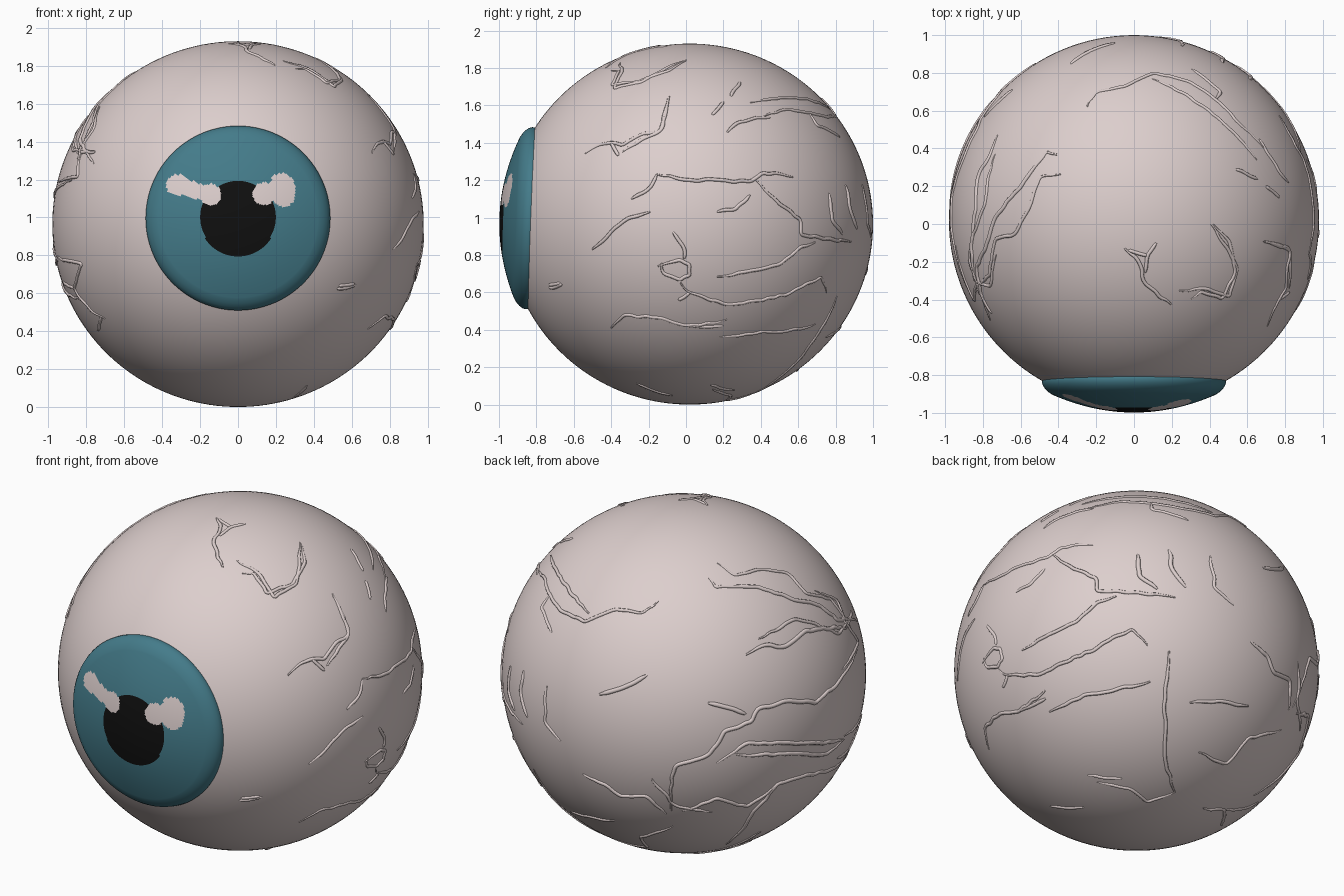
import bpy, bmesh, math, random
from mathutils import Vector, Matrix

if "Cube" in bpy.data.objects:
    bpy.data.objects.remove(bpy.data.objects["Cube"])

random.seed(4)
C = Vector((0, 0.02, 0.965))      # eyeball centre
RX, RZ = 0.98, 0.965              # eyeball radii


def material(name, rgb):
    m = bpy.data.materials.new(name)
    m.diffuse_color = (*rgb, 1)
    m.use_nodes = True
    m.node_tree.nodes["Principled BSDF"].inputs["Base Color"].default_value = m.diffuse_color
    return m


WHITE = material("eye_white", (0.72, 0.62, 0.61))
TEAL = material("iris_teal", (0.058, 0.2, 0.255))
BLACK = material("pupil_black", (0.005, 0.005, 0.005))


def finish(name, bm, mats):
    me = bpy.data.meshes.new(name)
    for f in bm.faces:
        f.smooth = True
    bm.to_mesh(me)
    bm.free()
    for m in mats:
        me.materials.append(m)
    ob = bpy.data.objects.new(name, me)
    bpy.context.collection.objects.link(ob)
    return ob


# Eyeball
bm = bmesh.new()
bmesh.ops.create_uvsphere(bm, u_segments=128, v_segments=80, radius=1)
bmesh.ops.transform(bm, matrix=Matrix.Translation(C) @ Matrix.Diagonal((RX, RX, RZ, 1)), verts=bm.verts)
finish("eyeball", bm, [WHITE])


# Iris dome: profile (radius, distance from eyeball centre), spun about the gaze axis
def smooth_profile(r):
    return 0.925 + 0.093 * (1 - (r / 0.43) ** 2)


prof = [(0.43 * i / 56, smooth_profile(0.43 * i / 56)) for i in range(1, 57)]
prof += [(0.452, 0.911), (0.47, 0.895), (0.482, 0.877), (0.487, 0.86), (0.485, 0.845), (0.478, 0.835), (0.46, 0.83)]
SEG = 144
tilt = Matrix.Translation(C) @ Matrix.Rotation(math.radians(-2.1), 4, 'X')
bm = bmesh.new()
tip = bm.verts.new(tilt @ Vector((0, -smooth_profile(0), 0)))
rings = [[bm.verts.new(tilt @ Vector((r * math.cos(2 * math.pi * k / SEG), -d, r * math.sin(2 * math.pi * k / SEG))))
          for k in range(SEG)] for r, d in prof]
for k in range(SEG):
    n = (k + 1) % SEG
    bm.faces.new((tip, rings[0][k], rings[0][n]))
    for a, b in zip(rings, rings[1:]):
        bm.faces.new((a[k], b[k], b[n], a[n]))
bmesh.ops.recalc_face_normals(bm, faces=bm.faces)


# Pupil and catch-lights are coloured by their outline seen from the front
def inside(p, x, z, rx, rz, turn=0):
    v = Matrix.Rotation(math.radians(-turn), 2) @ Vector((p.x - x, p.z - z))
    return (v.x / rx) ** 2 + (v.y / rz) ** 2 < 1


GLINTS = [(-0.315, 1.17, 0.066, 0.055, -10), (-0.25, 1.15, 0.095, 0.045, -18), (-0.145, 1.12, 0.056, 0.058),
          (0.137, 1.125, 0.06, 0.06), (0.235, 1.145, 0.07, 0.09, 10)]
for f in bm.faces:
    p = f.calc_center_median()
    if any(inside(p, *g) for g in GLINTS):
        f.material_index = 2
    elif inside(p, 0, 0.995, 0.2, 0.2):
        f.material_index = 1
finish("iris", bm, [TEAL, BLACK, WHITE])


# Veins: paths drawn on the eyeball as seen from a direction (azimuth, elevation)
def on_ball(v):
    return v / math.sqrt((v.x ** 2 + v.y ** 2) / RX ** 2 + v.z ** 2 / RZ ** 2)


def project(az, el, x, y):
    a, e = math.radians(az), math.radians(el)
    flat = Vector((math.sin(a), -math.cos(a), 0))
    right = Vector((math.cos(a), math.sin(a), 0))
    view = flat * math.cos(e) + Vector((0, 0, math.sin(e)))
    up = Vector((0, 0, math.cos(e))) - flat * math.sin(e)
    p = right * x + up * y
    return on_ball(p + view * math.sqrt(max(0.0, 0.95 - x * x - y * y)))


def vein(bm, pts, rad):
    path = []
    for a, b in zip(pts, pts[1:]):
        n = max(2, int((b - a).length / 0.035))
        for i in range(n):
            j = Vector([random.uniform(-1, 1) for _ in range(3)]) * (0.007 if i else 0)
            path.append(a.lerp(b, i / n) + j)
    path.append(pts[-1])
    for _ in range(2):        # corner cutting
        cut = [path[0]]
        for a, b in zip(path, path[1:]):
            cut += [a.lerp(b, 0.25), a.lerp(b, 0.75)]
        path = cut + [path[-1]]
    path = [on_ball(p) for p in path]
    prev = None
    last = len(path) - 1
    for i, p in enumerate(path):
        t = (path[min(i + 1, last)] - path[max(i - 1, 0)]).normalized()
        out = p.normalized()
        side = t.cross(out)
        r = rad * (0.35 + 0.65 * min(1, 5 * i / last, 5 * (last - i) / last))
        ring = [bm.verts.new(C + p + side * r * 1.25 * math.cos(q) + out * r * (math.sin(q) - 0.1))
                for q in [k * math.pi / 3 for k in range(6)]]
        if prev:
            for k in range(6):
                bm.faces.new((prev[k], prev[k - 1], ring[k - 1], ring[k]))
        prev = ring


def vein_group(name, az, el, paths, centre=(0, 0), rad=0.008):
    bm = bmesh.new()
    for path in paths:
        vein(bm, [project(az, el, x - centre[0], y - centre[1]) for x, y in path], rad)
    bmesh.ops.recalc_face_normals(bm, faces=bm.faces)
    finish(name, bm, [WHITE])


vein_group("veins_right_upper", 90, 0, [
    [(-.54, 1.34), (-.46, 1.39), (-.4, 1.4), (-.34, 1.385), (-.25, 1.44), (-.14, 1.46), (-.11, 1.55), (-.09, 1.65)],
    [(-.4, 1.4), (-.36, 1.33)],
    [(-.155, 1.23), (.02, 1.2), (.18, 1.2), (.34, 1.19), (.41, 1.24), (.57, 1.215)],
    [(.37, 1.2), (.5, 1.07), (.61, .99), (.61, .91), (.88, .87)],
    [(-.155, 1.23), (-.19, 1.16), (-.29, 1.1)],
    [(-.19, 1.03), (-.3, 1.0), (-.41, .91), (-.5, .83)],
    [(-.4, 1.79), (-.36, 1.79), (-.4, 1.71), (-.25, 1.73), (-.09, 1.79), (0, 1.845)],
    [(.34, 1.615), (.56, 1.64), (.77, 1.58)],
    [(.22, 1.455), (.28, 1.51), (.45, 1.535)],
    [(.14, 1.55), (.2, 1.62)], [(.24, 1.65), (.29, 1.73)],
    [(.165, 1.03), (.26, 1.04), (.34, 1.12)],
    [(.66, 1.56), (.7, 1.49), (.82, 1.43)]], (0.02, 0.965))

vein_group("veins_right_lower", 90, 0, [
    [(-.15, .74), (-.03, .775), (.02, .75), (.02, .69), (-.03, .665), (-.12, .7), (-.13, .76)],
    [(-.07, .925), (-.01, .84), (-.01, .78)],
    [(-.03, .655), (.02, .6), (.235, .535), (.56, .6), (.72, .685), (.75, .6)],
    [(.02, .6), (-.04, .56)],
    [(.165, .685), (.315, .71), (.5, .75), (.61, .845), (.69, .87)],
    [(-.4, .41), (-.33, .48), (-.14, .465), (0, .42), (.22, .455)], [(0, .42), (.2, .42)],
    [(.18, .36), (.4, .39), (.53, .39), (.69, .43)],
    [(.13, .1), (.26, .07)], [(-.73, .64), (-.67, .65)]], (0.02, 0.965))

vein_group("veins_top", 0, 90, [
    [(-.25, .62), (-.2, .7), (-.05, .73), (.11, .8), (.3, .75), (.43, .66), (.56, .53), (.69, .4)],
    [(.24, -.355), (.39, -.345), (.51, -.385), (.55, -.24), (.5, -.13), (.41, 0)],
    [(.2, -.43), (.06, -.32), (.03, -.21), (-.05, -.13)],
    [(.06, -.26), (.07, -.17), (.12, -.1)], [(-.03, -.14), (.07, -.17)],
    [(-.39, .265), (-.5, .25), (-.55, .105), (-.63, -.05), (-.735, -.08), (-.76, -.265), (-.84, -.37)],
    [(-.735, .37), (-.79, .1), (-.87, -.18), (-.79, -.4)],
    [(.69, -.095), (.82, -.13), (.82, -.34)]], (0, 0.02))

vein_group("veins_back_left", 210, 20, [
    [(.18, .59), (.22, .54), (.44, .545), (.63, .47), (.76, .43), (.84, .35), (.92, .32)],
    [(.4, .19), (.49, .24), (.6, .23), (.7, .31), (.89, .3)],
    [(.94, .18), (.87, .03), (.76, -.08), (.63, -.06), (.47, -.1), (.44, -.17), (.3, -.22), (.22, -.35),
     (.04, -.42), (.01, -.55), (.01, -.68)],
    [(.21, -.07), (.3, -.09), (.41, -.13)],
    [(.26, -.4), (.41, -.29), (.63, -.29), (.76, -.3), (.89, -.3)],
    [(.36, -.35), (.63, -.35), (.81, -.37), (.89, -.3)],
    [(.88, -.42), (.71, -.48), (.57, -.52), (.44, -.68), (.28, -.89)],
    [(.07, -.68), (.25, -.6), (.41, -.65), (.57, -.52)],
    [(-.47, -.5), (-.34, -.55), (-.26, -.61), (-.12, -.6), (-.02, -.7)],
    [(-.38, -.05), (-.26, -.01), (-.12, .07)],
    [(-.9, .04), (-.91, -.1), (-.87, -.2)], [(-.82, .03), (-.83, -.1), (-.79, -.22)]], rad=0.01)

vein_group("veins_underside", 150, -35, [
    [(.02, .2), (.02, -.1), (.05, -.26), (.08, -.42), (.16, -.58)],
    [(-.27, -.56), (-.09, -.58), (.02, -.65), (.16, -.58)],
    [(.16, -.07), (.32, -.05), (.5, -.07)],
    [(.25, -.34), (.42, -.4), (.53, -.24), (.72, -.2)],
    [(.78, .17), (.8, -.05), (.85, -.21)],
    [(.34, -.66), (.48, -.67), (.5, -.77)], [(.48, -.67), (.69, -.63)],
    [(.24, .7), (.26, .54), (.37, .46)], [(-.46, -.74), (-.3, -.72)]])

vein_group("veins_front_left", 0, 0, [
    [(-.73, .62), (-.76, .5), (-.83, .4), (-.84, .25), (-.94, .22)], [(-.83, .38), (-.75, .38)],
    [(-.95, -.17), (-.82, -.21), (-.86, -.34), (-.77, -.46), (-.7, -.5)],
    [(-.86, -.34), (-.92, -.3)], [(-.72, -.49), (-.74, -.56)], [(.52, -.34), (.62, -.32)]])
